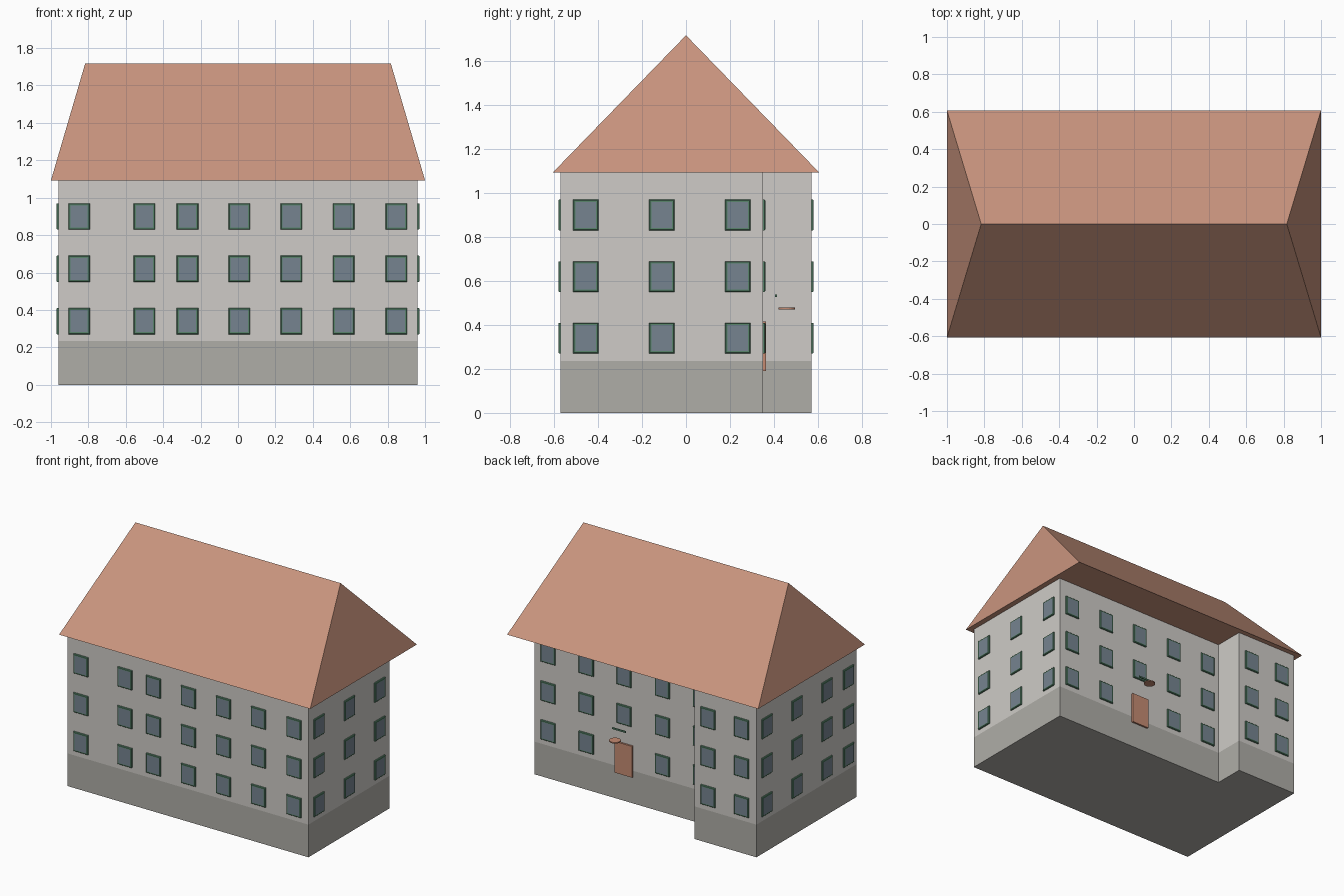
import bpy, bmesh
from mathutils import Matrix, Vector

if "Cube" in bpy.data.objects:
    bpy.data.objects.remove(bpy.data.objects["Cube"])


def material(name, r, g, b):
    m = bpy.data.materials.new(name)
    m.use_nodes = True
    m.diffuse_color = (r, g, b, 1)
    m.node_tree.nodes["Principled BSDF"].inputs["Base Color"].default_value = (r, g, b, 1)
    return m


plaster = material("plaster", 0.62, 0.60, 0.57)
stone = material("plinth grey", 0.43, 0.42, 0.39)
tile = material("roof tile", 0.59, 0.30, 0.21)
glass = material("window glass", 0.18, 0.23, 0.28)
green = material("green frame", 0.10, 0.24, 0.15)
door_paint = material("door terracotta", 0.56, 0.26, 0.17)


def finish(name, bm, *mats):
    mesh = bpy.data.meshes.new(name)
    bmesh.ops.recalc_face_normals(bm, faces=bm.faces)
    bm.to_mesh(mesh)
    bm.free()
    for m in mats:
        mesh.materials.append(m)
    obj = bpy.data.objects.new(name, mesh)
    bpy.context.collection.objects.link(obj)
    return obj


def box(name, mat, low, high):
    low, high = Vector(low), Vector(high)
    bm = bmesh.new()
    bmesh.ops.create_cube(bm, size=1, matrix=Matrix.Translation((low + high) / 2)
                          @ Matrix.Diagonal((*(high - low), 1)))
    return finish(name, bm, mat)


# Building body: stepped footprint, with the plinth cut in as a colour band
X, FRONT, BACK, WING_BACK, WING_X = 0.96, -0.57, 0.35, 0.57, -0.465
PLINTH, EAVE = 0.235, 1.093
footprint = [(-X, FRONT), (X, FRONT), (X, BACK), (WING_X, BACK),
             (WING_X, WING_BACK), (-X, WING_BACK)]
bm = bmesh.new()
base = bm.faces.new([bm.verts.new((x, y, 0)) for x, y in footprint])
ext = bmesh.ops.extrude_face_region(bm, geom=[base], use_keep_orig=True)
bmesh.ops.translate(bm, vec=(0, 0, EAVE),
                    verts=[v for v in ext["geom"] if isinstance(v, bmesh.types.BMVert)])
bmesh.ops.bisect_plane(bm, geom=bm.verts[:] + bm.edges[:] + bm.faces[:],
                       plane_co=(0, 0, PLINTH), plane_no=(0, 0, 1))
for f in bm.faces:
    f.material_index = int(f.calc_center_median().z < PLINTH)
finish("building_walls", bm, plaster, stone)

# Hipped roof
RX, RY, RIDGE_X, RIDGE_Z = 1.0, 0.607, 0.817, 1.718
bm = bmesh.new()
for x, y, z in [(sx * RX, sy * RY, EAVE) for sx in (-1, 1) for sy in (-1, 1)] + \
               [(s * RIDGE_X, 0, RIDGE_Z) for s in (-1, 1)]:
    bm.verts.new((x, y, z))
bmesh.ops.convex_hull(bm, input=bm.verts)
bmesh.ops.dissolve_limit(bm, angle_limit=0.01, verts=bm.verts, edges=bm.edges)
finish("hipped_roof", bm, tile)

# Windows: tapered frame with a glass pane inset in its outer face
W, H, DEPTH, TAPER, RIM = 0.115, 0.14, 0.011, 0.004, 0.007
ROWS = (0.34, 0.62, 0.90)


def add_window(bm, centre, normal):
    out, up = Vector(normal), Vector((0, 0, 1))
    side = up.cross(out)

    def ring(inset, depth):
        return [bm.verts.new(Vector(centre) + out * depth + side * sx * (W / 2 - inset)
                             + up * sz * (H / 2 - inset))
                for sx, sz in ((-1, -1), (1, -1), (1, 1), (-1, 1))]

    rings = [ring(0, 0), ring(0, DEPTH - TAPER), ring(TAPER, DEPTH),
             ring(TAPER + RIM, DEPTH)]
    for a, b in zip(rings, rings[1:]):
        for i in range(4):
            j = (i + 1) % 4
            bm.faces.new((a[i], a[j], b[j], b[i]))
    bm.faces.new(rings[0][::-1])
    bm.faces.new(rings[-1]).material_index = 1


DOOR_X = 0.245
walls = {
    "front_windows": ((0, -1, 0), FRONT, (-0.85, -0.5, -0.27, 0.007, 0.285, 0.565, 0.847)),
    "back_windows": ((0, 1, 0), BACK, (0.85, 0.547, DOOR_X, -0.06, -0.364)),
    "wing_windows": ((0, 1, 0), WING_BACK, (-0.578, -0.845)),
    "left_windows": ((1, 0, 0), X, (-0.456, -0.11, 0.236)),
    "right_windows": ((-1, 0, 0), -X, (0.456, 0.114, -0.226, -0.472)),
}
for name, (normal, wall, columns) in walls.items():
    bm = bmesh.new()
    for c in columns:
        for z in ROWS:
            if name == "back_windows" and c == DOOR_X and z == ROWS[0]:
                continue  # the door stands here
            add_window(bm, (wall, c, z) if normal[0] else (c, wall, z), normal)
    finish(name, bm, green, glass)

# Back entrance: door, round lamp shade and the bar above it
box("back_door", door_paint, (DOOR_X - 0.069, BACK, 0.19), (DOOR_X + 0.069, BACK + 0.013, 0.415))
bm = bmesh.new()
bmesh.ops.create_cone(bm, cap_ends=True, segments=24, radius1=0.038, radius2=0.038,
                      depth=0.008, matrix=Matrix.Translation((DOOR_X, 0.458, 0.475)))
finish("lamp_disc", bm, door_paint)
box("lamp_bar", green, (DOOR_X - 0.053, 0.406, 0.527), (DOOR_X + 0.053, 0.414, 0.538))
